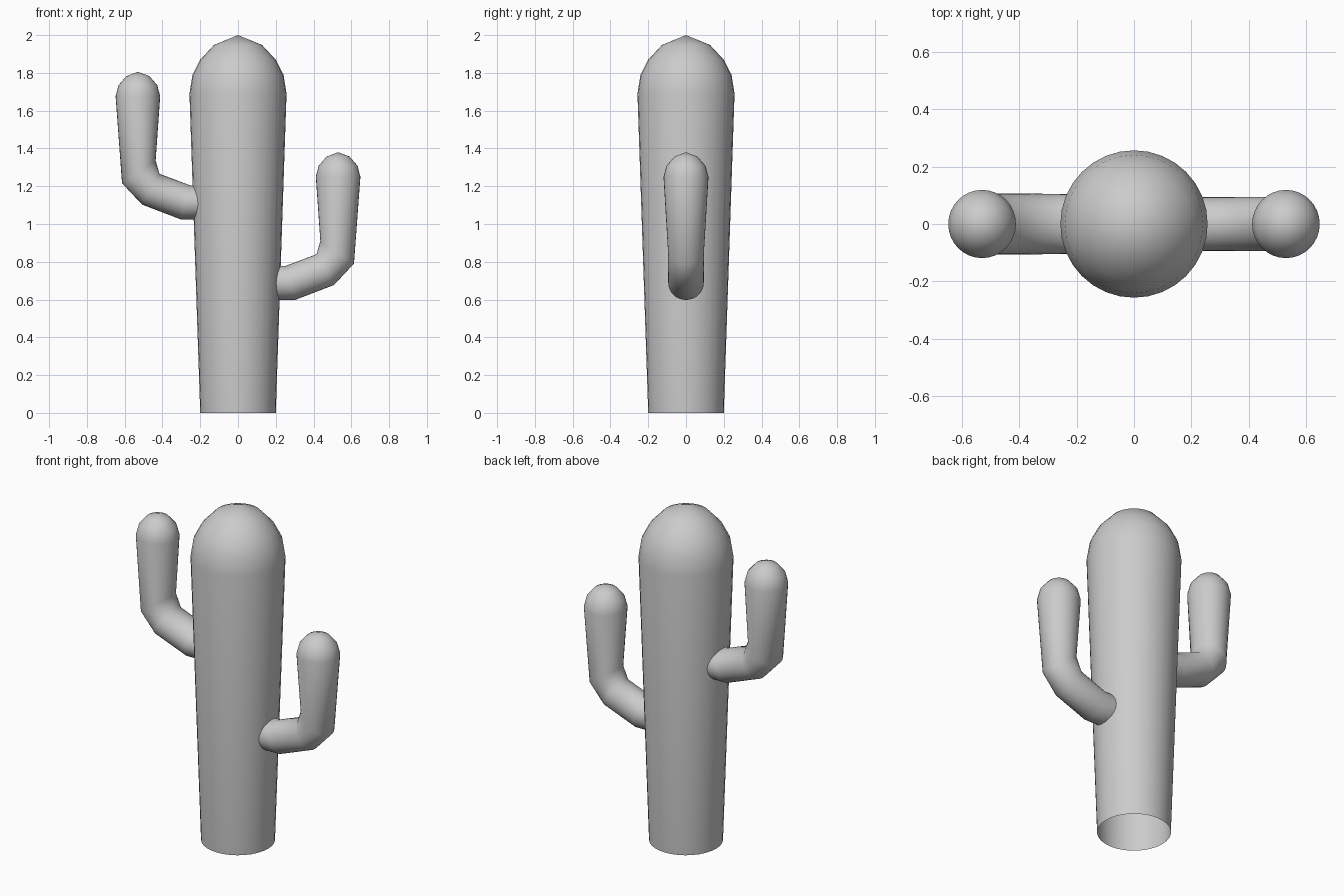
import bpy, math

if "Cube" in bpy.data.objects:
    bpy.data.objects.remove(bpy.data.objects["Cube"])

grey = bpy.data.materials.new("plain grey")
grey.diffuse_color = (0.6, 0.6, 0.6, 1)
grey.use_nodes = True
grey.node_tree.nodes["Principled BSDF"].inputs["Base Color"].default_value = grey.diffuse_color
SIDES = 32


def skin(name, rings, tip):
    """Bridge elliptical rings (low point, high point, y radius in the xz plane) and close at a tip."""
    verts, faces = [], []
    for (x0, z0), (x1, z1), ry in rings:
        for i in range(SIDES):
            a = 2 * math.pi * i / SIDES
            t = 0.5 - 0.5 * math.cos(a)
            verts.append((x0 + (x1 - x0) * t, ry * math.sin(a), z0 + (z1 - z0) * t))
    for r in range(len(rings) - 1):
        for i in range(SIDES):
            j = (i + 1) % SIDES
            a, b = r * SIDES, (r + 1) * SIDES
            faces.append((a + i, a + j, b + j, b + i))
    last = (len(rings) - 1) * SIDES
    verts.append((tip[0], 0, tip[1]))
    for i in range(SIDES):
        faces.append((last + i, last + (i + 1) % SIDES, len(verts) - 1))
    me = bpy.data.meshes.new(name)
    me.from_pydata(verts, [], faces)
    me.materials.append(grey)
    ob = bpy.data.objects.new(name, me)
    bpy.context.collection.objects.link(ob)
    # consistent outward normals, smooth shading
    bpy.ops.object.select_all(action='DESELECT')
    bpy.context.view_layer.objects.active = ob
    ob.select_set(True)
    bpy.ops.object.mode_set(mode='EDIT')
    bpy.ops.mesh.select_all(action='SELECT')
    bpy.ops.mesh.normals_make_consistent(inside=False)
    bpy.ops.object.mode_set(mode='OBJECT')
    bpy.ops.object.shade_smooth_by_angle(angle=math.radians(60))


# Trunk: open at the base, flaring upward to a rounded top
profile = [(0.2, 0), (0.257, 1.69), (0.241, 1.79), (0.2, 1.87), (0.127, 1.948)]
skin("trunk", [((-r, z), (r, z), r) for r, z in profile], (0, 2.0))


# Arms: bent tubes with rounded tips; the left one sits higher
def arm(name, side, dz, fat):
    rings = [((0.17, 0.598), (0.17, 0.778), 0.092 * fat),
             ((0.302, 0.598), (0.252, 0.778), 0.094 * fat),
             ((0.508, 0.677), (0.416, 0.84), 0.095 * fat),
             ((0.614, 0.79), (0.436, 0.91), 0.095 * fat),
             ((0.648, 1.25), (0.412, 1.25), 0.119),
             ((0.633, 1.308), (0.427, 1.308), 0.103),
             ((0.591, 1.357), (0.469, 1.357), 0.061)]
    skin(name, [((side * a, b + dz), (side * c, d + dz), r)
                for (a, b), (c, d), r in rings], (side * 0.53, 1.38 + dz))


arm("right_arm", 1, 0, 1.0)
arm("left_arm", -1, 0.426, 1.12)
